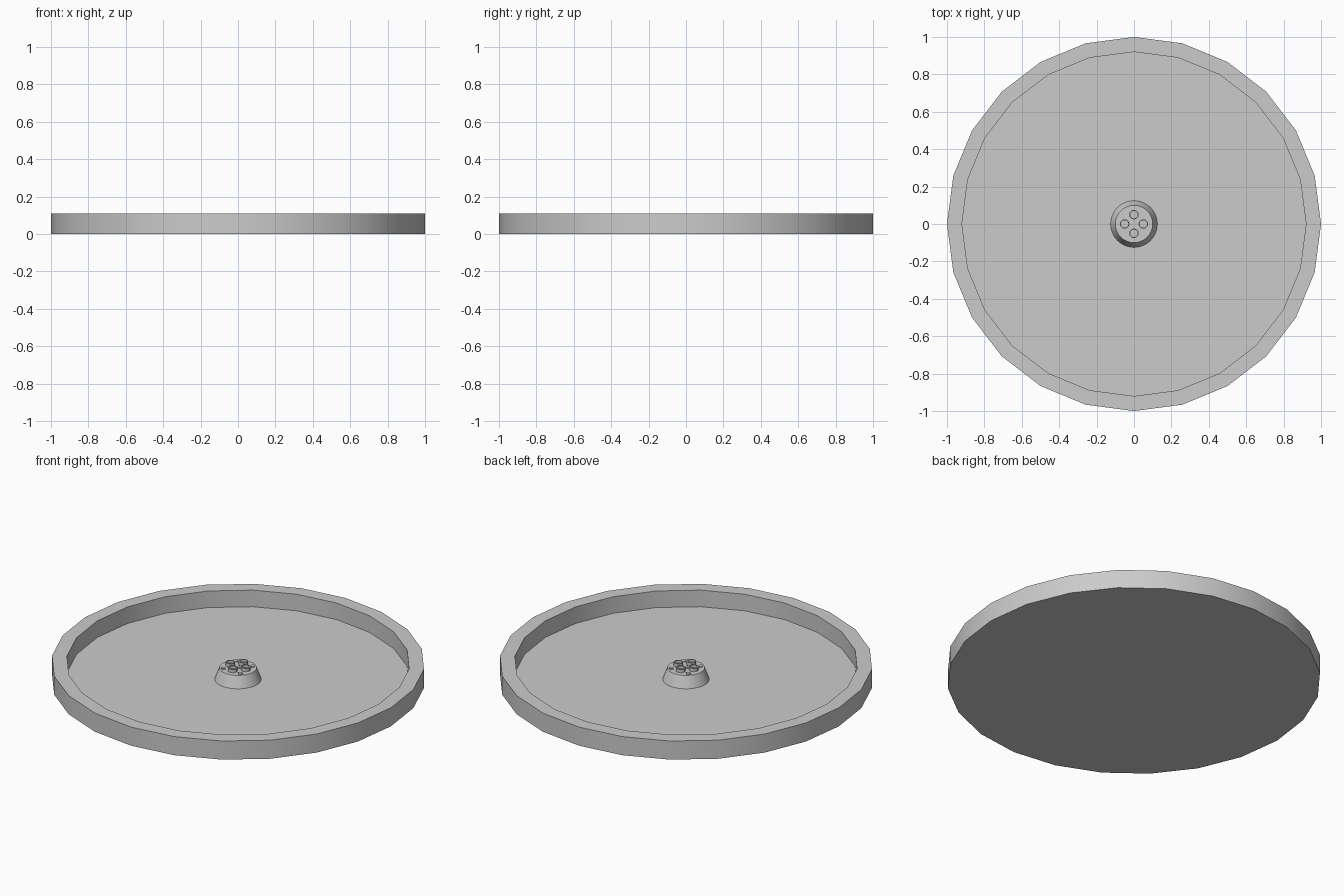
import bpy, bmesh, math

if "Cube" in bpy.data.objects:
    bpy.data.objects.remove(bpy.data.objects["Cube"])

def lathe(name, profile, sides, loc=(0, 0, 0), turn=0.0):
    """Revolve an (r, z) profile around z; points with r = 0 become poles."""
    bm = bmesh.new()
    rings = []
    for r, z in profile:
        n = 1 if r == 0 else sides
        rings.append([bm.verts.new((r * math.cos(turn + 2 * math.pi * i / sides),
                                    r * math.sin(turn + 2 * math.pi * i / sides), z))
                      for i in range(n)])
    for a, b in zip(rings, rings[1:]):
        for i in range(sides):
            j = (i + 1) % sides
            quad = [a[i % len(a)], a[j % len(a)], b[j % len(b)], b[i % len(b)]]
            bm.faces.new(list(dict.fromkeys(quad)))
    bmesh.ops.recalc_face_normals(bm, faces=bm.faces)
    me = bpy.data.meshes.new(name)
    bm.to_mesh(me)
    bm.free()
    ob = bpy.data.objects.new(name, me)
    ob.location = loc
    bpy.context.collection.objects.link(ob)
    bpy.ops.object.select_all(action='DESELECT')
    ob.select_set(True)
    bpy.context.view_layer.objects.active = ob
    bpy.ops.object.shade_smooth_by_angle(angle=math.radians(30))
    return ob

FLOOR, TOP = 0.012, 0.08

# Shallow round basin
lathe("basin", [(0, 0), (1, 0), (1, 0.11), (0.92, 0.11), (0.92, FLOOR), (0, FLOOR)], 24)

# Tapered pedestal in the middle
lathe("pedestal", [(0, FLOOR), (0.125, FLOOR), (0.1, TOP), (0, TOP)], 32)

# Four hollow nozzles, with four small studs between them
for k in range(4):
    a = k * math.pi / 2
    lathe(f"nozzle_{k + 1}",
          [(0, TOP), (0.026, TOP), (0.026, TOP + 0.02), (0.02, TOP + 0.02),
           (0.02, TOP + 0.005), (0, TOP + 0.005)], 12,
          (0.05 * math.cos(a), 0.05 * math.sin(a), 0))
    b = a + math.pi / 4
    lathe(f"stud_{k + 1}", [(0, TOP), (0.016, TOP), (0.016, TOP + 0.005), (0, TOP + 0.005)], 4,
          (0.08 * math.cos(b), 0.08 * math.sin(b), 0))

# Small central stud
lathe("centre_stud", [(0, TOP), (0.016, TOP), (0.016, TOP + 0.005), (0, TOP + 0.005)], 4)
